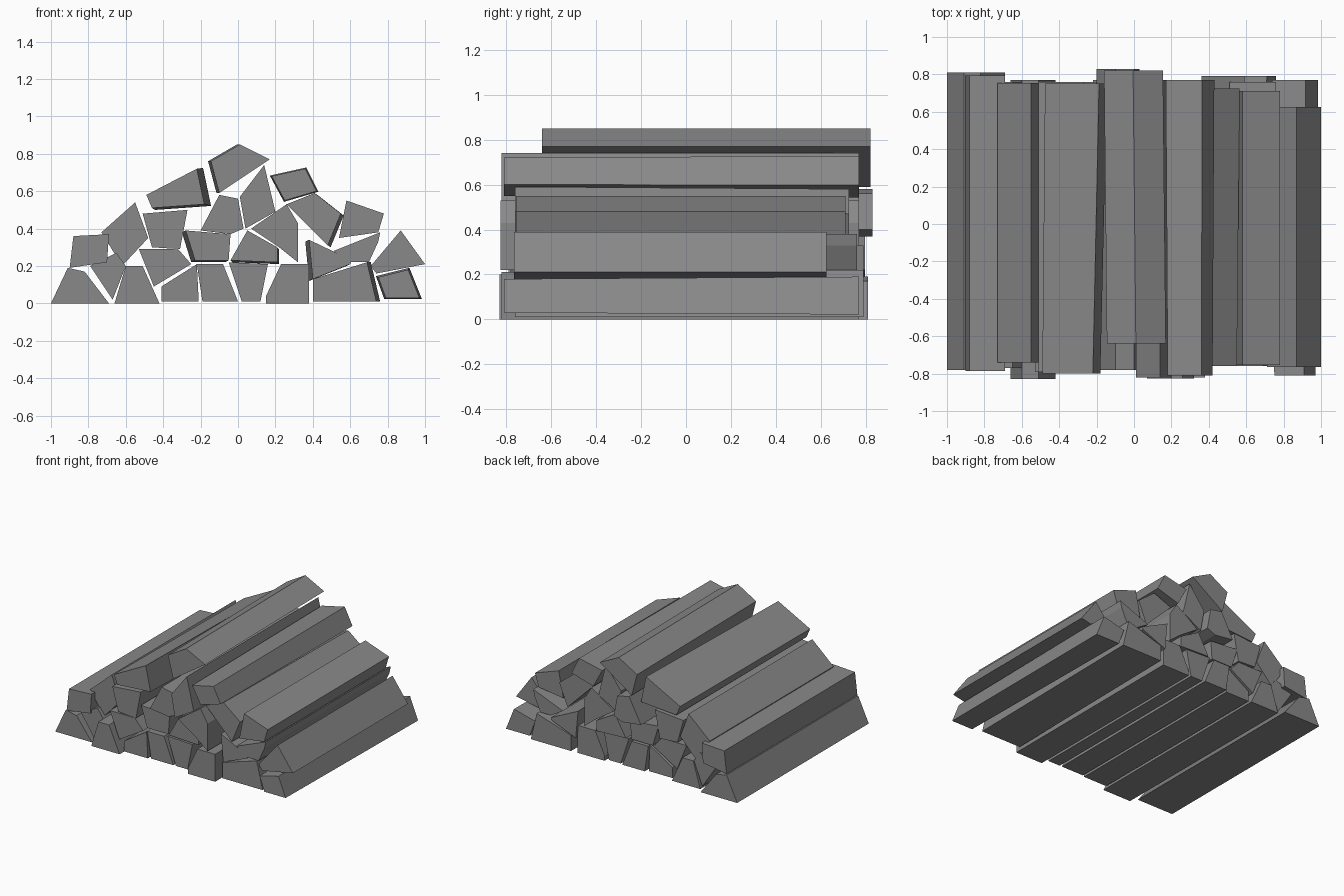
import bpy
import bmesh
from mathutils import Vector

default_cube = bpy.data.objects.get("Cube")
if default_cube:
    bpy.data.objects.remove(default_cube, do_unlink=True)

# One plain grey for all the wood
wood = bpy.data.materials.new("grey wood")
wood.use_nodes = True
GREY = (0.25, 0.25, 0.25, 1)
wood.diffuse_color = GREY
wood.node_tree.nodes["Principled BSDF"].inputs["Base Color"].default_value = GREY


def log(name, front, back, *corners, drift=(0, 0), grow=1):
    """Split log lying along y: an (x, z) section, shifted or widened at the back."""
    bm = bmesh.new()
    section = [Vector((x, 0, z)) for x, z in corners]
    centre = sum(section, Vector()) / len(section)
    near, far = Vector((0, front, 0)), Vector((drift[0], back, drift[1]))
    face = bm.faces.new([bm.verts.new(p + near) for p in section])
    end = bmesh.ops.extrude_face_region(bm, geom=[face], use_keep_orig=True)
    moved = [v for v in end["geom"] if isinstance(v, bmesh.types.BMVert)]
    for v in moved:
        p = v.co - near
        v.co = centre + (p - centre) * grow + far
    bmesh.ops.recalc_face_normals(bm, faces=bm.faces[:])
    mesh = bpy.data.meshes.new(name)
    bm.to_mesh(mesh)
    bm.free()
    mesh.materials.append(wood)
    obj = bpy.data.objects.new(name, mesh)
    bpy.context.collection.objects.link(obj)
    return obj


# Ground row, right to left
log("ground_log_far_right", -.78, .81, (-1, 0), (-.69, 0), (-.82, .17), (-.91, .19))
log("ground_log_right", -.83, .77, (-.66, 0), (-.42, 0), (-.51, .2), (-.6, .2))
log("ground_log_mid_right", -.79, .75, (-.41, .01), (-.21, .01), (-.22, .21), (-.41, .09))
log("ground_log_centre_right", -.78, .77, (-.19, .01), (0, .01), (-.08, .21), (-.22, .21))
log("ground_log_centre_left", -.78, .76, (.02, .01), (.12, .01), (.16, .21), (-.05, .22))
log("ground_log_mid_left", -.82, .77, (.15, 0), (.38, 0), (.38, .21), (.23, .21), (.15, .04))
log("ground_log_left", -.76, .79, (.4, .01), (.74, .01), (.69, .22), (.4, .13), drift=(.02, 0))
log("ground_log_far_left", -.81, .77, (.75, .14), (.91, .18), (.97, .03), (.79, .03), grow=1.12)

# Wedge logs filling the gaps above the ground row
log("wedge_log_right", -.77, .76, (-.79, .2), (-.65, .27), (-.6, .2), (-.67, .02))
log("wedge_log_mid_right", -.79, .75, (-.53, .29), (-.32, .29), (-.25, .21), (-.45, .09))
log("wedge_log_mid_left", -.75, .79, (.38, .34), (.61, .23), (.6, .21), (.4, .13),
    drift=(-.02, -.01))
log("wedge_log_left", -.75, .76, (.51, .28), (.76, .38), (.75, .33), (.7, .22), (.61, .22))

# Second row
log("second_log_far_right", -.785, .795, (-.9, .19), (-.88, .36), (-.69, .37), (-.7, .22))
log("second_log_right", -.74, .755, (-.73, .38), (-.55, .54), (-.48, .35), (-.62, .2))
log("second_log_centre_right", -.77, .76, (-.28, .39), (-.04, .37), (-.05, .23), (-.23, .23),
    drift=(-.02, -.01))
log("second_log_centre_left", -.78, .77, (.05, .39), (.21, .3), (.21, .22), (-.04, .23),
    drift=(.01, -.01))
log("second_log_left", -.825, .77, (.07, .4), (.26, .53), (.32, .43), (.32, .22), (.22, .3))
log("second_log_far_left", -.765, .625, (.71, .2), (.87, .39), (1, .21), (.74, .16))

# Third row
log("third_log_right", -.79, .76, (-.51, .48), (-.27, .5), (-.31, .29), (-.46, .3))
log("third_log_centre_right", -.78, .83,
    (-.2, .39), (-.1, .58), (0, .56), (.03, .4), (-.04, .37))
log("third_log_centre_left", -.82, .77, (.01, .57), (.14, .74), (.2, .49), (.04, .4))
log("third_log_left", -.76, .725, (.26, .53), (.41, .59), (.55, .48), (.48, .31),
    drift=(.015, -.01))
log("third_log_far_left", -.755, .71, (.58, .55), (.78, .48), (.75, .38), (.54, .35))

# Top of the pile
log("upper_log_right", -.8, .75, (-.49, .58), (-.22, .72), (-.18, .53), (-.46, .51),
    drift=(.025, -.005), grow=1.07)
log("upper_log_left", -.81, .77, (.18, .68), (.36, .72), (.42, .6), (.25, .55), grow=1.08)
log("top_log", -.64, .82, (-.145, .76), (.01, .85), (.17, .77), (-.1, .59), drift=(-.015, 0))
